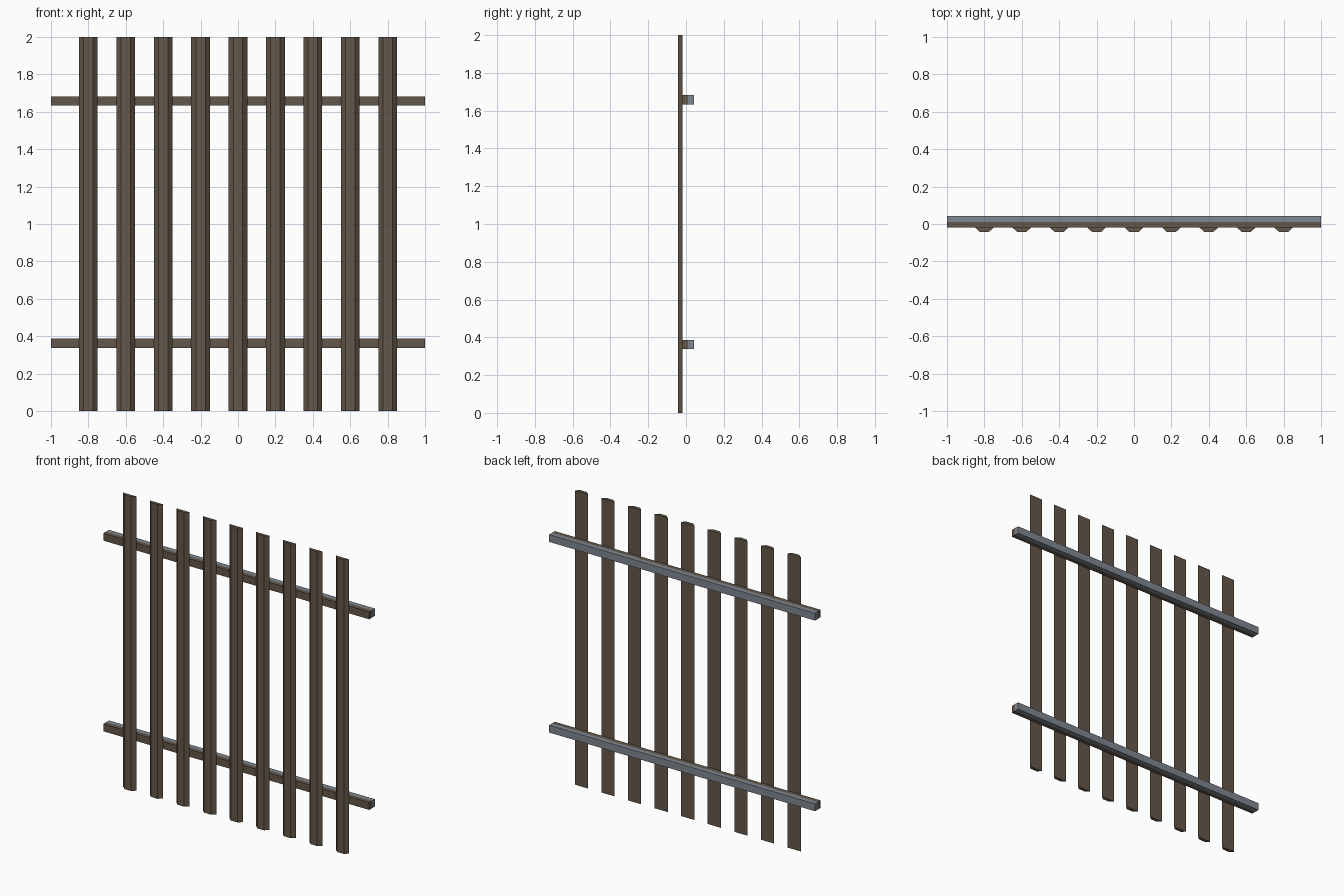
import bpy

if "Cube" in bpy.data.objects:
    bpy.data.objects.remove(bpy.data.objects["Cube"])


def material(name, rgb):
    m = bpy.data.materials.new(name)
    m.diffuse_color = (*rgb, 1.0)
    m.use_nodes = True
    m.node_tree.nodes["Principled BSDF"].inputs["Base Color"].default_value = m.diffuse_color
    return m


brown = material("brown wood", (0.130, 0.096, 0.069))
grey = material("grey metal", (0.210, 0.245, 0.280))


def prism(name, profile, axis, start, end, mat):
    """Extrude a 2D profile: (x, y) along z, or (y, z) along x."""
    n = len(profile)
    verts = []
    for t in (start, end):
        for a, b in profile:
            verts.append((a, b, t) if axis == "z" else (t, a, b))
    faces = [tuple(reversed(range(n))), tuple(range(n, 2 * n))]
    faces += [(i, (i + 1) % n, n + (i + 1) % n, n + i) for i in range(n)]
    mesh = bpy.data.meshes.new(name)
    mesh.from_pydata(verts, [], faces)
    mesh.materials.append(mat)
    obj = bpy.data.objects.new(name, mesh)
    bpy.context.collection.objects.link(obj)
    return obj


FRONT, SLAT_BACK, SPLIT, BACK = -0.042, -0.019, 0.010, 0.042

# Vertical slats with bevelled front edges
for i in range(9):
    x = -0.8 + 0.2 * i
    prism(f"slat_{i + 1}",
          [(x - 0.025, FRONT), (x + 0.025, FRONT),
           (x + 0.05, SLAT_BACK), (x - 0.05, SLAT_BACK)],
          "z", 0.0, 2.0, brown)

# Horizontal rails: wooden batten in front, metal bar behind
for label, z in (("lower", 0.362), ("upper", 1.658)):
    for part, y0, y1, mat in (("batten", SLAT_BACK, SPLIT, brown),
                              ("bar", SPLIT, BACK, grey)):
        prism(f"{label}_rail_{part}",
              [(y0, z - 0.025), (y1, z - 0.025),
               (y1, z + 0.025), (y0, z + 0.025)],
              "x", -1.0, 1.0, mat)
